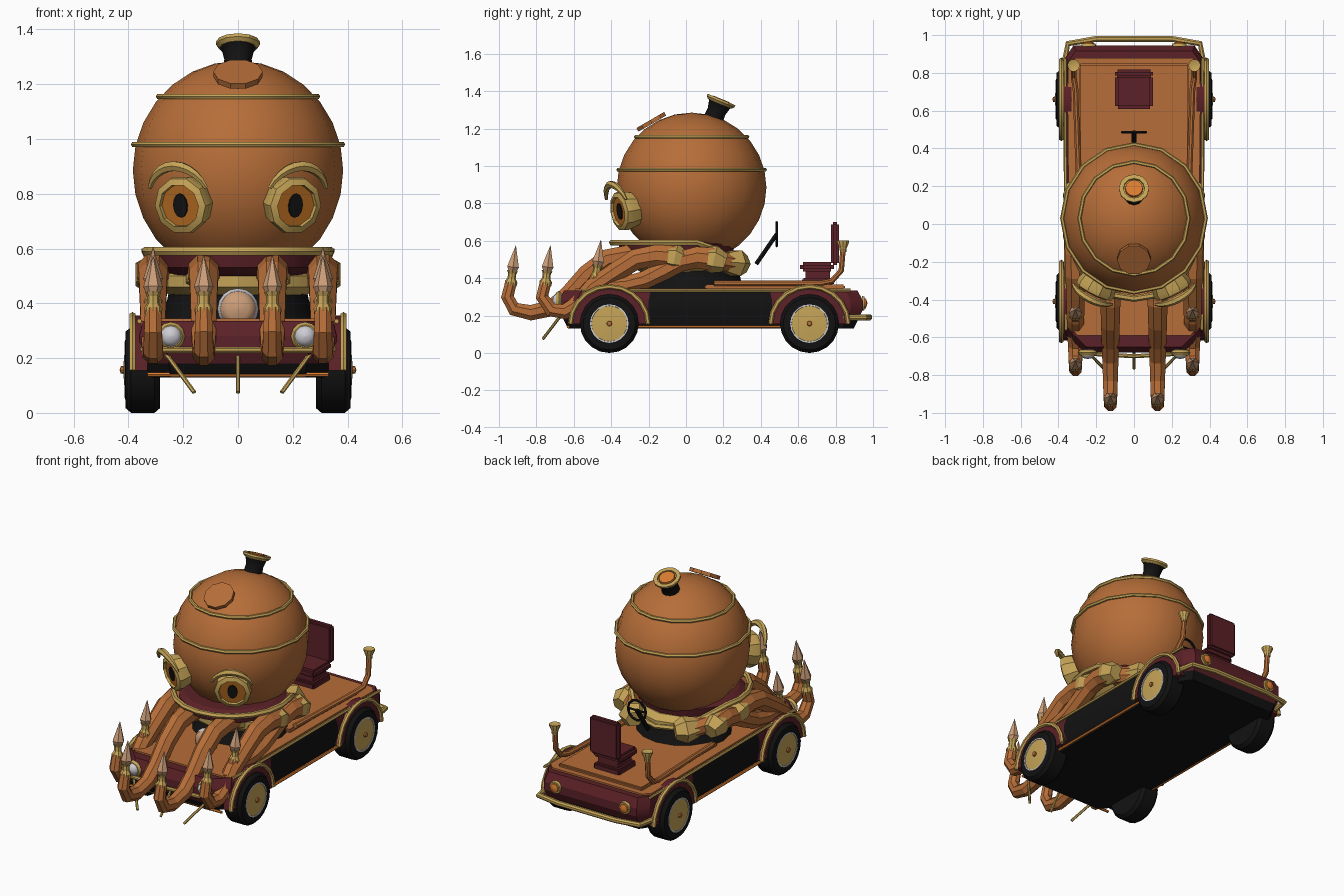
import bpy, bmesh, math
from mathutils import Vector, Matrix

if "Cube" in bpy.data.objects:
    bpy.data.objects.remove(bpy.data.objects["Cube"])

def material(name, rgb):
    m = bpy.data.materials.new(name)
    m.diffuse_color = (*rgb, 1)
    m.use_nodes = True
    m.node_tree.nodes["Principled BSDF"].inputs["Base Color"].default_value = m.diffuse_color
    return m

COPPER = material("copper", (0.47, 0.155, 0.04))
BRASS = material("brass", (0.56, 0.37, 0.095))
BLACK = material("black", (0.006, 0.006, 0.006))
MAROON = material("maroon", (0.105, 0.015, 0.02))
TAN = material("pale_copper", (0.60, 0.34, 0.19))
ORANGE = material("orange", (0.70, 0.20, 0.03))
SILVER = material("silver", (0.60, 0.60, 0.65))
IRIS = material("amber", (0.45, 0.14, 0.015))

def finish(name, bm, mat, smooth=30, matrix=None):
    bmesh.ops.recalc_face_normals(bm, faces=bm.faces)
    if matrix:
        bm.transform(matrix)
    me = bpy.data.meshes.new(name)
    bm.to_mesh(me)
    bm.free()
    for m in (mat if isinstance(mat, list) else [mat]):
        me.materials.append(m)
    if smooth:
        me.shade_smooth()
        me.set_sharp_from_angle(angle=math.radians(smooth))
    ob = bpy.data.objects.new(name, me)
    bpy.context.collection.objects.link(ob)
    return ob

def loft(rings, closed=False, caps=True):
    bm = bmesh.new()
    vs = [[bm.verts.new(p) for p in r] for r in rings]
    n = len(vs[0])
    for i in range(len(vs) if closed else len(vs) - 1):
        a, b = vs[i], vs[(i + 1) % len(vs)]
        for j in range(n):
            k = (j + 1) % n
            bm.faces.new((a[j], a[k], b[k], b[j]))
    if caps and not closed:
        bm.faces.new(vs[0])
        bm.faces.new(vs[-1])
    return bm

def tube(name, path, radius, mat, sides=8, closed=False, smooth=30, ref=(0, 0, 1), tall=1):
    """Sweep a polygon along a path; radius is a number or one value per point."""
    pts = [Vector(p) for p in path]
    n, rings = len(pts), []
    for i, p in enumerate(pts):
        a = pts[i - 1] if i or closed else p
        b = pts[(i + 1) % n] if i < n - 1 or closed else p
        t = (b - a).normalized()
        u = Vector(ref)
        if abs(t.dot(u)) > 0.98:
            u = Vector((0, 1, 0))
        u = (u - t * u.dot(t)).normalized()
        v = t.cross(u)
        r = radius[i] if isinstance(radius, (list, tuple)) else radius
        rings.append([p + u * r * math.cos(k) + v * r * tall * math.sin(k)
                      for k in [math.tau * (j + 0.5) / sides for j in range(sides)]])
    return finish(name, loft(rings, closed), mat, smooth)

def lathe(name, profile, mat, sides=16, loc=(0, 0, 0), axis=(0, 0, 1), smooth=30, sx=1):
    """Turn a (radius, height) profile around an axis."""
    rings = [[(max(r, 0.0005) * sx * math.cos(k), max(r, 0.0005) * math.sin(k), z)
              for k in [math.tau * j / sides for j in range(sides)]] for r, z in profile]
    return finish(name, loft(rings), mat, smooth, frame(loc, axis))

def frame(loc, axis):
    z = Vector(axis).normalized()
    x = Vector((1, 0, 0)) if abs(z.z) > 0.99 else Vector((0, 0, 1)).cross(z).normalized()
    if abs(z.x) < 0.01:
        x = Vector((1, 0, 0))
    y = z.cross(x)
    return Matrix.Translation(loc) @ Matrix((x, y, z)).transposed().to_4x4()

def box(name, lo, hi, mat, bevel=0.0):
    bm = bmesh.new()
    bmesh.ops.create_cube(bm, size=1)
    for v in bm.verts:
        v.co = [l + (h - l) * (c + 0.5) for l, h, c in zip(lo, hi, v.co)]
    if bevel:
        bmesh.ops.bevel(bm, geom=bm.edges[:], offset=bevel, segments=2, affect='EDGES')
    return finish(name, bm, mat)

def ring(name, r, z, cy, thick, mat=BRASS, sx=1):
    return tube(name, [(r * sx * math.cos(math.tau * i / 16), cy + r * math.sin(math.tau * i / 16), z)
                       for i in range(16)], thick, mat, 6, True)

# Car body: black sides between maroon ends
half = [(0.26, -0.68), (0.36, -0.585), (0.37, -0.2), (0.37, 0.46), (0.365, 0.88), (0.32, 0.945)]
outline = half + [(-x, y) for x, y in reversed(half)]
levels = [(0.13, 0.94), (0.18, 0.97), (0.23, 1), (0.28, 1), (0.335, 0.965)]
body = finish("car_body", loft([[(x * s, 0.135 + (y - 0.135) * s, z) for x, y in outline]
                                for z, s in levels]), [MAROON, BLACK], 25)
for f in body.data.polygons:
    if f.center.z < 0.18 or (abs(f.normal.x) > 0.7 and -0.2 < f.center.y < 0.46):
        f.material_index = 1
deck = [(0.3, -0.59), (0.345, -0.54), (0.35, 0.84), (0.31, 0.88)]
deck += [(-x, y) for x, y in reversed(deck)]
finish("deck", loft([[(x, y, z) for x, y in deck] for z in (0.32, 0.345)]), COPPER)
box("deck_panel", (-0.29, 0.1, 0.34), (0.29, 0.85, 0.365), COPPER, 0.008)

# Bumpers and prongs
tube("front_bumper", [(-0.36, -0.58, 0.23), (-0.27, -0.685, 0.23), (0, -0.70, 0.23),
                      (0.27, -0.685, 0.23), (0.36, -0.58, 0.23)], 0.012, BRASS)
tube("rear_bumper", [(-0.37, 0.84, 0.19), (-0.35, 0.955, 0.19), (-0.2, 0.98, 0.19),
                     (0.2, 0.98, 0.19), (0.35, 0.955, 0.19), (0.37, 0.84, 0.19)], 0.017, BRASS)
tube("front_sill", [(-0.33, -0.63, 0.14), (0.33, -0.63, 0.14)], 0.008, ORANGE, 6)
for x0, x1 in ((-0.27, -0.16), (0, 0), (0.27, 0.16)):
    tube("bumper_prong", [(x0, -0.65, 0.225), (x1, -0.765, 0.075)], 0.008, BRASS, 6)

for s in (-1, 1):
    # Side trim, lamps
    tube("side_trim", [(s * 0.36, -0.56, 0.335), (s * 0.365, 0.88, 0.335)], 0.009, BRASS, 6)
    tube("side_sill", [(s * 0.36, -0.27, 0.14), (s * 0.36, 0.52, 0.14)], 0.009, ORANGE, 6)
    lathe("headlight_rim", [(0.04, 0), (0.052, 0.015), (0.042, 0.03)], BRASS, 12,
          (s * 0.245, -0.665, 0.28), (0, -1, 0))
    lathe("headlight", [(0.042, 0), (0.038, 0.03), (0.022, 0.045), (0, 0.05)], SILVER, 12,
          (s * 0.245, -0.665, 0.28), (0, -1, 0), 60)
    lathe("tail_light_rim", [(0.04, 0), (0.036, 0.015)], BRASS, 12, (s * 0.24, 0.94, 0.265), (0, 1, 0))
    lathe("tail_light", [(0.03, 0), (0.026, 0.022), (0, 0.03)], ORANGE, 12,
          (s * 0.24, 0.94, 0.265), (0, 1, 0))
    # Wheels and fenders
    for y in (-0.41, 0.66):
        c = (s * 0.285, y, 0.157)
        lathe("tire", [(0.14, 0), (0.157, 0.02), (0.157, 0.105), (0.14, 0.125), (0.1, 0.127),
                       (0.095, 0.115)], BLACK, 20, c, (s, 0, 0))
        lathe("wheel_rim", [(0.103, 0.11), (0.103, 0.13), (0.096, 0.13), (0.094, 0.122)],
              SILVER, 20, c, (s, 0, 0))
        lathe("wheel_disc", [(0.097, 0.11), (0.096, 0.127), (0.02, 0.133)], BRASS, 20, c, (s, 0, 0))
        lathe("hub_cap", [(0.016, 0.125), (0.013, 0.143), (0, 0.147)], COPPER, 8, c, (s, 0, 0))
        arc = [(y + 0.208 * math.cos(a), 0.155 + 0.2 * math.sin(a))
               for a in [math.pi * i / 10 for i in range(11)]]
        finish("fender", loft([[(s * x, p, q) for p, q in arc] for x in (0.33, 0.385)]), MAROON)
        tube("fender_trim", [(s * 0.385, p, q) for p, q in arc], 0.013, BRASS, 6, ref=(1, 0, 0))
    # Deck pipes with horns
    tube("exhaust_pipe", [(s * 0.29, 0.15, 0.372), (s * 0.31, 0.72, 0.372), (s * 0.32, 0.78, 0.385),
                          (s * 0.32, 0.83, 0.44), (s * 0.32, 0.84, 0.56)], 0.016, COPPER, ref=(1, 0, 0))
    lathe("exhaust_horn", [(0.018, 0), (0.02, 0.02), (0.033, 0.05), (0.033, 0.06), (0.02, 0.055)],
          BRASS, 10, (s * 0.32, 0.84, 0.54))

# Seat and steering wheel
box("seat_base", (-0.07, 0.64, 0.36), (0.07, 0.77, 0.44), MAROON)
box("seat_foot", (-0.09, 0.62, 0.36), (0.09, 0.79, 0.40), MAROON, 0.008)
box("seat_cushion", (-0.1, 0.61, 0.435), (0.1, 0.79, 0.485), MAROON, 0.015)
box("seat_back", (-0.1, 0.775, 0.47), (0.1, 0.818, 0.70), MAROON, 0.012)
tube("steering_column", [(0, 0.375, 0.475), (0, 0.485, 0.635)], 0.013, BLACK, 6)
tube("steering_wheel", [(0.062 * math.cos(a), 0.485, 0.635 + 0.062 * math.sin(a))
                        for a in [math.tau * i / 12 for i in range(12)]], 0.008, BLACK, 6, True, ref=(0, 1, 0))
tube("steering_spoke", [(-0.06, 0.485, 0.635), (0.06, 0.485, 0.635)], 0.006, BLACK, 6)

# Head: boiler sphere, bands and pedestal
CY = 0.03
bm = bmesh.new()
bmesh.ops.create_uvsphere(bm, u_segments=16, v_segments=14, radius=0.4)
finish("boiler_head", bm, COPPER, 40, Matrix.Translation((0, CY, 0.885)) @ Matrix.Diagonal((0.96, 1, 1, 1)))
ring("upper_band", 0.298, 1.155, CY, 0.011, sx=0.97)
ring("middle_band", 0.392, 0.98, CY, 0.011, sx=0.97)
lathe("pedestal", [(0.29, 0.33), (0.27, 0.36), (0.24, 0.5)], BLACK, 16, (0, CY, 0))
lathe("neck", [(0.24, 0.50), (0.30, 0.53), (0.31, 0.58), (0.28, 0.60)], MAROON, 16, (0, -0.05, 0))
lathe("collar", [(0.25, 0.43), (0.29, 0.46), (0.29, 0.50), (0.25, 0.53)], BRASS, 12, (0, CY - 0.02, 0))
band = []
for i in range(20):
    a = math.tau * i / 20
    y = -0.05 + 0.345 * math.sin(a)
    band.append((0.335 * math.cos(a), y, 0.59 - max(0, y - 0.1) * 0.65))
tube("neck_band", band, 0.017, BRASS, 6, True)
lathe("front_lamp_rim", [(0.06, 0), (0.075, 0.02), (0.065, 0.04)], SILVER, 16, (0, -0.29, 0.38), (0, -1, 0))
lathe("front_lamp", [(0.066, 0), (0.064, 0.045), (0.04, 0.06), (0, 0.065)], TAN, 16,
      (0, -0.29, 0.38), (0, -1, 0), 60)

# Hatch and chimney
lathe("hatch", [(0.09, -0.01), (0.09, 0.012)], COPPER, 10, (0, -0.185, 1.235), (0, -0.5, 0.86))
up, base = (0, 0.38, 0.92), (0, 0.14, 1.235)
lathe("chimney", [(0.055, 0), (0.05, 0.06), (0.06, 0.1), (0.072, 0.115)], BLACK, 12, base, up)
lathe("chimney_rim", [(0.068, 0.105), (0.08, 0.118), (0.08, 0.13), (0.056, 0.13), (0.055, 0.118)],
      BRASS, 12, base, up)
lathe("chimney_glow", [(0.048, 0.118), (0.046, 0.133)], ORANGE, 12, base, up)

# Eyes and brows
for s in (-1, 1):
    loc, n = (s * 0.2, -0.335, 0.76), (s * 0.45, -0.88, -0.15)
    lathe("eye_rim", [(0.085, -0.09), (0.108, 0), (0.104, 0.025), (0.08, 0.035), (0.076, 0.015)],
          BRASS, 10, loc, n)
    lathe("eye_iris", [(0.079, 0), (0.077, 0.02)], IRIS, 16, loc, n)
    lathe("eye_pupil", [(0.045, 0.018), (0.044, 0.026)], BLACK, 12, loc, n, sx=0.65)
    m = frame(loc, n)
    up = 1 if (m.to_3x3() @ Vector((0, 1, 0))).z > 0 else -1
    arc = [math.radians(25 + 130 * i / 10) for i in range(11)]
    tube("eyebrow", [m @ Vector((0.128 * math.cos(a), up * (0.145 * math.sin(a) + 0.005),
                                 0.02 + 0.03 * math.sin(a))) for a in arc],
         [0.008 + 0.012 * math.sin(math.pi * i / 10) for i in range(11)], BRASS, 6)

# Tentacles: (y, z) paths ending in a spike
arms = {
    0.125: [[(-0.2, 0.51), (-0.3, 0.52), (-0.42, 0.50), (-0.53, 0.42), (-0.63, 0.31), (-0.72, 0.24),
             (-0.83, 0.215), (-0.92, 0.235), (-0.955, 0.30), (-0.935, 0.38)]],
    0.31: [[(-0.06, 0.51), (-0.16, 0.52), (-0.27, 0.50), (-0.38, 0.43), (-0.5, 0.35), (-0.58, 0.26),
            (-0.65, 0.22), (-0.72, 0.23), (-0.77, 0.30), (-0.75, 0.38)],
           [(0.15, 0.50), (0.06, 0.51), (-0.03, 0.49), (-0.12, 0.44), (-0.22, 0.39), (-0.32, 0.365),
            (-0.41, 0.36), (-0.47, 0.365), (-0.49, 0.385), (-0.48, 0.41)]],
}
for s in (-1, 1):
    for x, paths in arms.items():
        for path in paths:
            pts = [(s * x, y, z) for y, z in path]
            tube("tentacle", pts, [0.064 - 0.0036 * i for i in range(10)], COPPER, 8, smooth=0, ref=(1, 0, 0), tall=1.05)
            tube("tentacle_cuff", [Vector(pts[0]) + Vector((0, 0.06, -0.02)), pts[0], Vector(pts[0]).lerp(pts[1], 0.4)],
                 [0.05, 0.075, 0.066], BRASS, 6, smooth=0, ref=(1, 0, 0))
            tip, up = pts[-1], (0, 0.13, 1)
            lathe("spike_socket", [(0.032, -0.02), (0.034, 0), (0.022, 0.02), (0.022, 0.045), (0.03, 0.06)],
                  BRASS, 8, tip, up, 0)
            lathe("spike", [(0.02, 0.05), (0.036, 0.08), (0, 0.198)], TAN, 6, tip, up, 0)
    # Rear stubs
    tube("rear_stub", [(s * 0.27, 0.14, 0.50), (s * 0.2, 0.25, 0.48)], 0.055, COPPER, 8, smooth=0)
    tube("rear_stub_cap", [(s * 0.22, 0.21, 0.485), (s * 0.18, 0.27, 0.48), (s * 0.14, 0.31, 0.475)],
         [0.06, 0.08, 0.05], BRASS, 6, smooth=0)
